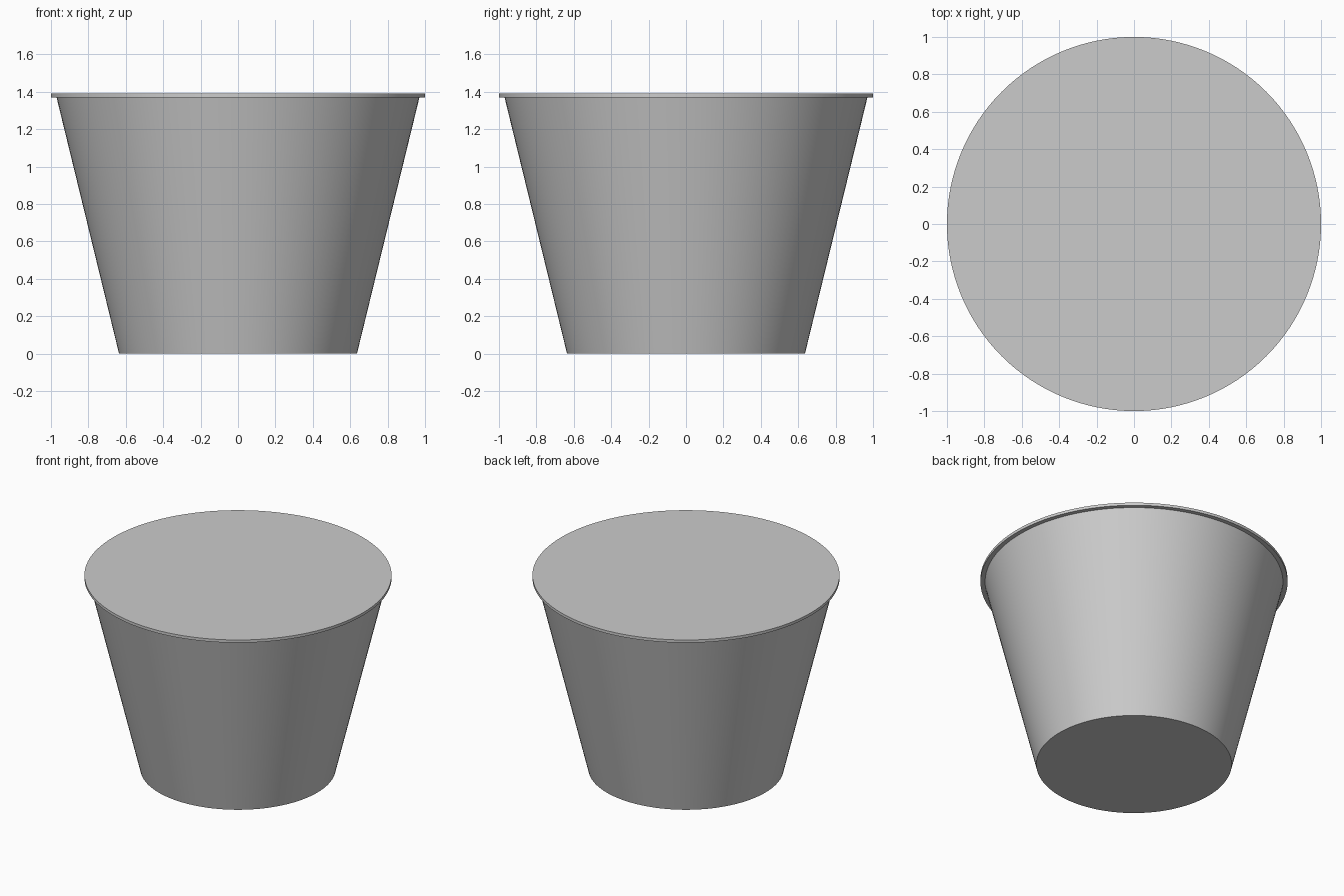
import bpy, bmesh, math

if "Cube" in bpy.data.objects:
    bpy.data.objects.remove(bpy.data.objects["Cube"])

SIDES = 128


def revolve(name, profile):
    """Spin a closed-end (radius, z) profile around the z axis, capping both ends."""
    bm = bmesh.new()
    rings = []
    for r, z in profile:
        rings.append([bm.verts.new((r * math.cos(2 * math.pi * i / SIDES),
                                    r * math.sin(2 * math.pi * i / SIDES), z))
                      for i in range(SIDES)])
    for a, b in zip(rings, rings[1:]):
        for i in range(SIDES):
            j = (i + 1) % SIDES
            bm.faces.new((a[i], a[j], b[j], b[i]))
    bm.faces.new(rings[0][::-1])
    bm.faces.new(rings[-1])
    mesh = bpy.data.meshes.new(name)
    bm.to_mesh(mesh)
    bm.free()
    obj = bpy.data.objects.new(name, mesh)
    bpy.context.collection.objects.link(obj)
    bpy.ops.object.select_all(action='DESELECT')
    obj.select_set(True)
    bpy.context.view_layer.objects.active = obj
    bpy.ops.object.shade_smooth_by_angle(angle=math.radians(30))
    return obj


# Tapered tub
revolve("tub", [(0.636, 0.0), (0.97, 1.37)])

# Thin flat lid overhanging the tub
revolve("lid", [(1.0, 1.37), (1.0, 1.39)])
